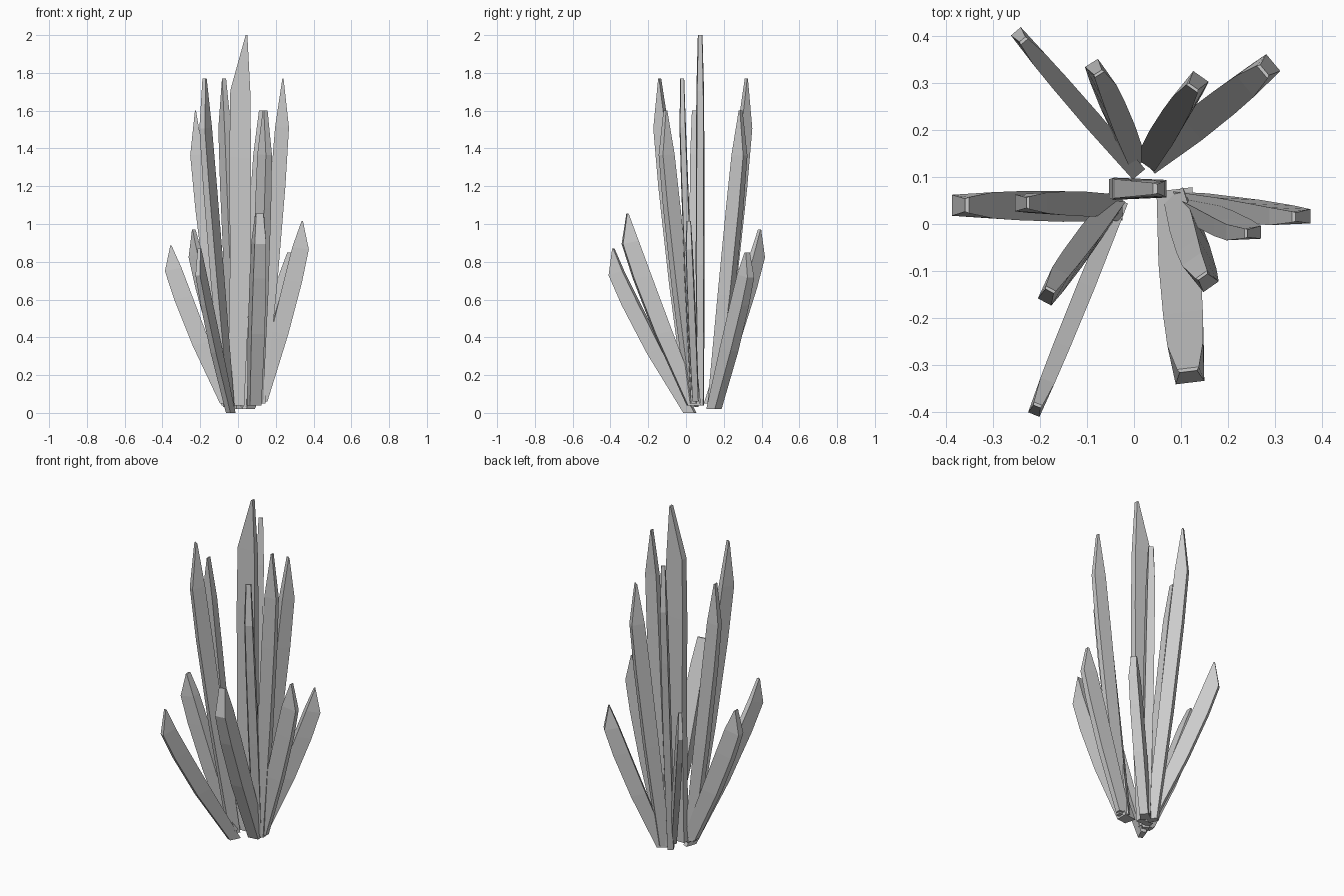
import bpy, bmesh
from math import radians, cos, sin
from mathutils import Vector

if "Cube" in bpy.data.objects:
    bpy.data.objects.remove(bpy.data.objects["Cube"])

# name, base (x, y, z), tip (x, y, z), angle of the wide axis, width, thickness
BLADES = [
    ("centre_blade",     (-0.01, 0.075, .04), (0.045, 0.075, 2.00),   0, .115, .045),
    ("tall_blade_w",     (-0.06, 0.04, .04), (-0.225, 0.045, 1.60),   0, .075, .050),
    ("tall_blade_sw",    (-0.05, 0.03, .03), (-0.178, -0.14, 1.77),  62, .080, .045),
    ("tall_blade_se",    (0.10, 0.04, .05),  (0.145, -0.11, 1.60),  -55, .078, .055),
    ("tall_blade_e",     (0.115, 0.04, .05), (0.238, -0.02, 1.77),    0, .080, .038),
    ("tall_blade_ne",    (0.04, 0.15, .03),  (0.125, 0.29, 1.60),    55, .078, .055),
    ("tall_blade_nw",    (-0.005, 0.15, .02), (-0.075, 0.32, 1.77), 122, .075, .045),
    ("low_blade_w",      (-0.06, 0.035, .05), (-0.355, 0.04, 0.885),  0, .095, .062),
    ("low_blade_sw",     (-0.04, 0.02, .00), (-0.205, -0.385, 0.87), 68, .085, .036),
    ("low_blade_se",     (0.09, 0.04, .04),  (0.115, -0.31, 1.055), -83, .090, .085),
    ("low_blade_e",      (0.12, 0.05, .06),  (0.34, 0.015, 1.015),    0, .095, .042),
    ("low_blade_ne",     (0.05, 0.15, .02),  (0.275, 0.325, 0.85),   40, .085, .065),
    ("low_blade_nw",     (-0.01, 0.13, .05), (-0.235, 0.39, 0.97),  130, .085, .038),
]

# height fraction, travel fraction, width factor, thickness factor
STATIONS = [(0, 0, .75, .9), (.38, .46, .95, 1.05), (.67, .78, 1.0, 1.0),
            (.85, .96, .92, .9), (1, 1, .08, .55)]


def blade(name, base, tip, angle, width, thick):
    """Flat faced blade with a curved spine and a chisel tip."""
    base, tip = Vector(base), Vector(tip)
    a = radians(angle)
    wide = Vector((cos(a), sin(a), 0))
    across = Vector((-sin(a), cos(a), 0))
    travel = tip - base
    out = 1 if wide.dot(travel) >= 0 else -1
    slope = abs(wide.dot(travel)) / travel.z
    bm = bmesh.new()
    rings = []
    for h, s, wf, tf in STATIONS:
        c = base + Vector((travel.x * s, travel.y * s, travel.z * h))
        w, t = width * wf / 2 , thick * tf / 2
        if name == "centre_blade" and 0 < h < 1:
            c.x = 0.012
        ring = []
        for u, v in ((1, .8), (-1, 1), (-1, -1), (1, -.8)):
            p = c + wide * (u * w * out) + across * (v * t)
            # the section leans with the blade above the base
            if 0 < h < 1:
                p.z -= u * w * slope * .6
            ring.append(bm.verts.new(p))
        rings.append(ring)
    for lo, hi in zip(rings, rings[1:]):
        for i in range(4):
            j = (i + 1) % 4
            bm.faces.new((lo[i], lo[j], hi[j], hi[i]))
    bm.faces.new(rings[0])
    bm.faces.new(rings[-1])
    bmesh.ops.recalc_face_normals(bm, faces=bm.faces[:])
    me = bpy.data.meshes.new(name)
    bm.to_mesh(me)
    bm.free()
    bpy.context.collection.objects.link(bpy.data.objects.new(name, me))


for spec in BLADES:
    blade(*spec)
